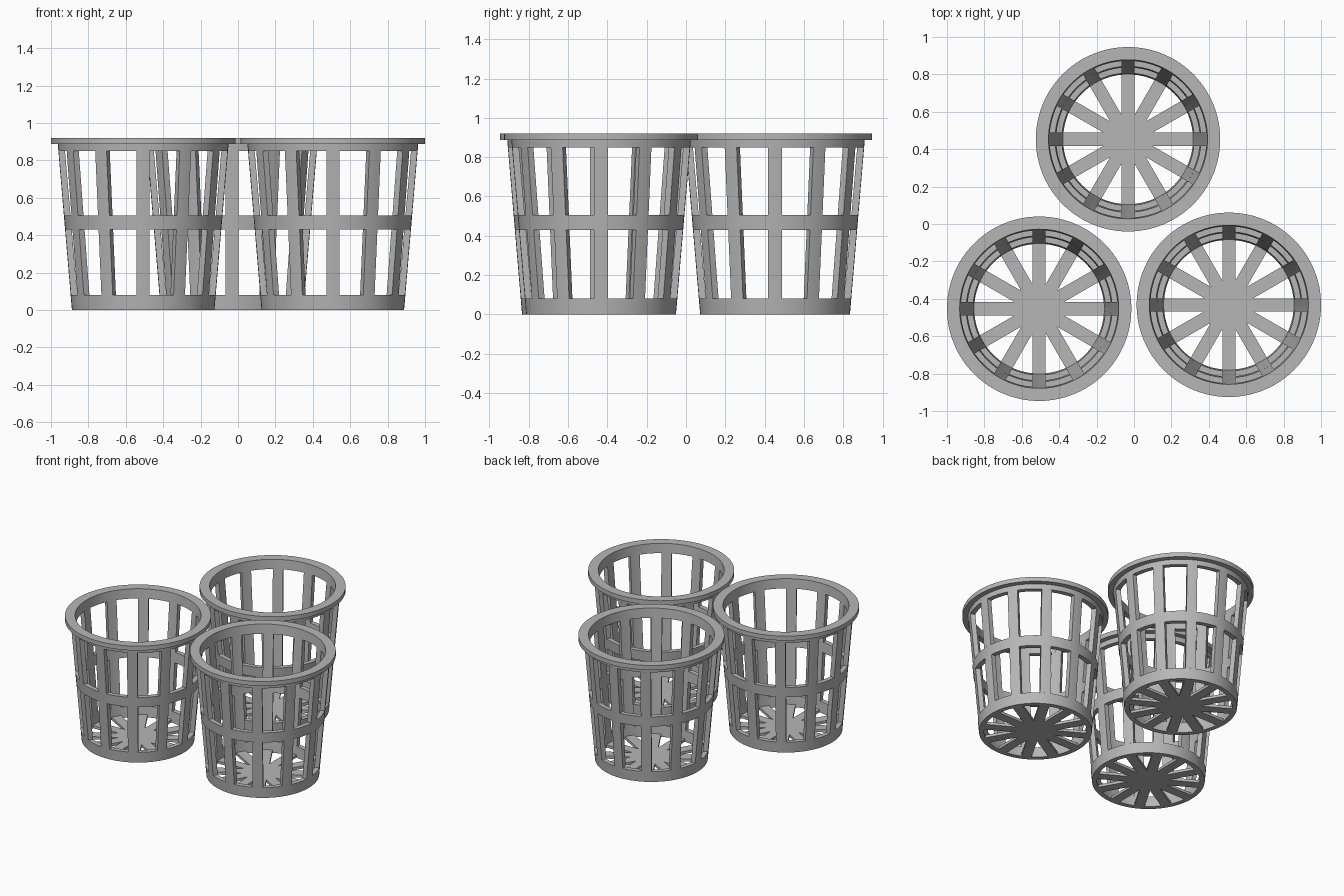
import bpy, bmesh, math

cube = bpy.data.objects.get("Cube")
if cube:
    bpy.data.objects.remove(cube, do_unlink=True)

HEIGHT, RIM_Z, RIM_R = 0.92, 0.887, 0.493
WALL, RIBS, HALF_W, SEGS = 0.034, 12, 0.035, 96
CENTRES = {"left": (0.507, -0.432), "right": (-0.507, -0.453), "back": (-0.032, 0.453)}

grey = bpy.data.materials.new("grey plastic")
grey.use_nodes = True
grey.diffuse_color = (0.47, 0.47, 0.47, 1)
grey.node_tree.nodes["Principled BSDF"].inputs["Base Color"].default_value = grey.diffuse_color


def outer(z):
    """Outer radius of the tapered wall at height z."""
    return 0.381 + 0.085 * z


def inner(z):
    return outer(z) - WALL


def finish(bm, name):
    """Turn a bmesh into one object per basket, all sharing the mesh."""
    bmesh.ops.recalc_face_normals(bm, faces=bm.faces)
    mesh = bpy.data.meshes.new(name)
    bm.to_mesh(mesh)
    bm.free()
    mesh.materials.append(grey)
    for i, (side, (x, y)) in enumerate(CENTRES.items()):
        ob = bpy.data.objects.new(f"{side}_basket_{name}", mesh)
        ob.location = (x, y, 0)
        bpy.context.collection.objects.link(ob)
        if i == 0:
            bpy.ops.object.select_all(action="DESELECT")
            ob.select_set(True)
            bpy.context.view_layer.objects.active = ob
            bpy.ops.object.shade_smooth_by_angle(angle=math.radians(30))


def ring(profile, name):
    """Revolve a closed (radius, z) profile around the basket axis."""
    bm = bmesh.new()
    loops = []
    for i in range(SEGS):
        a = math.tau * i / SEGS
        loops.append([bm.verts.new((r * math.cos(a), r * math.sin(a), z)) for r, z in profile])
    n = len(profile)
    for i in range(SEGS):
        p, q = loops[i], loops[(i + 1) % SEGS]
        for j in range(n):
            k = (j + 1) % n
            bm.faces.new((p[j], q[j], q[k], p[k]))
    finish(bm, name)


def band(z0, z1, name):
    ring([(inner(z0), z0), (outer(z0), z0), (outer(z1), z1), (inner(z1), z1)], name)


def ribs(z0, z1, name):
    """Twelve upright slats of constant width, curved to follow the wall."""
    bm = bmesh.new()
    cols = 4
    for i in range(RIBS):
        a = math.tau * i / RIBS
        c, s = math.cos(a), math.sin(a)
        sections = []
        for j in range(cols + 1):
            w = HALF_W * (2 * j / cols - 1)
            section = []
            for r, z in ((inner(z0), z0), (outer(z0), z0), (outer(z1), z1), (inner(z1), z1)):
                d = math.sqrt(r * r - w * w)
                section.append(bm.verts.new((d * c - w * s, d * s + w * c, z)))
            sections.append(section)
        for p, q in zip(sections, sections[1:]):
            for j in range(4):
                k = (j + 1) % 4
                bm.faces.new((p[j], q[j], q[k], p[k]))
        bm.faces.new(sections[0])
        bm.faces.new(sections[-1])
    finish(bm, name)


def floor_star(thickness, name):
    """Spokes that merge into a hub at the middle of the floor."""
    bm = bmesh.new()
    end = inner(0) + 0.004
    valley = HALF_W / math.sin(math.pi / RIBS)
    spread = math.asin(HALF_W / end)
    outline = []
    for i in range(RIBS):
        a = math.tau * i / RIBS
        for r, t in ((end, a - spread), (end, a + spread), (valley, a + math.pi / RIBS)):
            outline.append(bm.verts.new((r * math.cos(t), r * math.sin(t), 0)))
    face = bm.faces.new(outline)
    top = bmesh.ops.extrude_face_region(bm, geom=[face], use_keep_orig=True)["geom"]
    for v in top:
        if isinstance(v, bmesh.types.BMVert):
            v.co.z = thickness
    finish(bm, name)


# Floor and lower and middle hoops
floor_star(0.02, "floor")
band(0, 0.08, "bottom_hoop")
band(0.43, 0.505, "middle_hoop")

# Top hoop with its outward lip
ring([(inner(0.85), 0.85), (outer(0.85), 0.85), (outer(RIM_Z), RIM_Z),
      (RIM_R, RIM_Z), (RIM_R, HEIGHT), (inner(HEIGHT), HEIGHT)], "top_rim")

# Slats between the hoops
ribs(0.08, 0.43, "lower_slats")
ribs(0.505, 0.85, "upper_slats")
